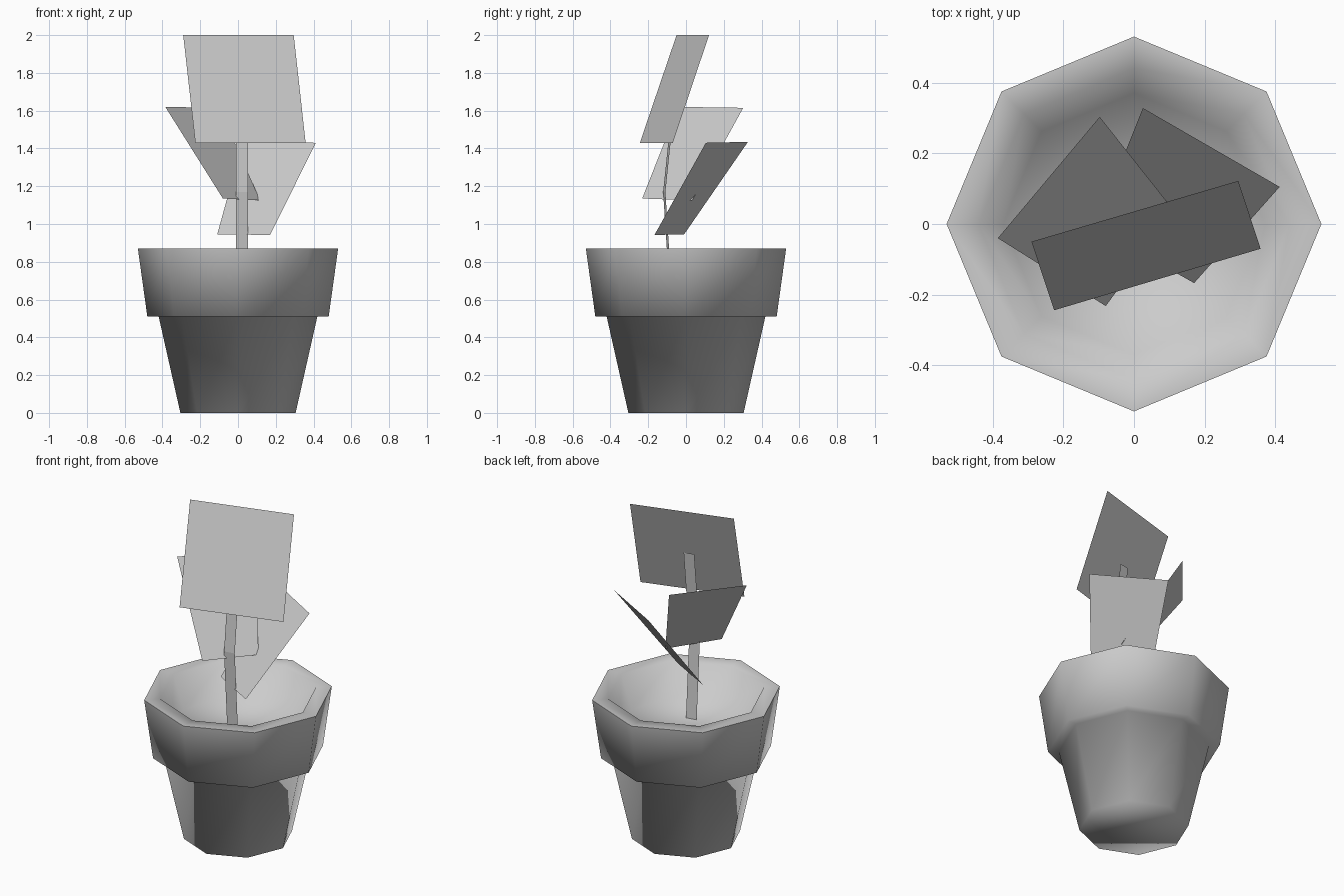
import bpy, bmesh, math

if "Cube" in bpy.data.objects:
    bpy.data.objects.remove(bpy.data.objects["Cube"])

def make_object(name, verts, faces, smooth=False):
    mesh = bpy.data.meshes.new(name)
    mesh.from_pydata(verts, [], faces)
    bm = bmesh.new()
    bm.from_mesh(mesh)
    bmesh.ops.recalc_face_normals(bm, faces=bm.faces)
    for f in bm.faces:
        f.smooth = smooth
    bm.to_mesh(mesh)
    bm.free()
    obj = bpy.data.objects.new(name, mesh)
    bpy.context.collection.objects.link(obj)
    return obj

# Pot: eight-sided lathe, outer wall, stepped rim, inner wall and soil floor
SIDES = 8
profile = [(0.305, 0), (0.42, 0.51), (0.48, 0.51), (0.53, 0.87), (0.44, 0.87), (0.37, 0.675)]
verts = [(r * math.cos(2 * math.pi * i / SIDES), r * math.sin(2 * math.pi * i / SIDES), z)
         for r, z in profile for i in range(SIDES)]
faces = [(k * SIDES + i, k * SIDES + (i + 1) % SIDES,
          (k + 1) * SIDES + (i + 1) % SIDES, (k + 1) * SIDES + i)
         for k in range(len(profile) - 1) for i in range(SIDES)]
faces.append(tuple(range(SIDES)))                                   # underside
faces.append(tuple(range((len(profile) - 1) * SIDES, len(profile) * SIDES)))  # soil
pot = make_object("flower_pot", verts, faces, smooth=True)
bpy.context.view_layer.objects.active = pot
pot.select_set(True)
bpy.ops.object.shade_smooth_by_angle(angle=math.radians(85))

# Stem: flat bent ribbon
path = [(-0.083, 0.675), (-0.115, 1.17), (-0.06, 1.70)]
stem_verts = [(0.022 + s * 0.032, y + s * 0.006, z) for y, z in path for s in (-1, 1)]
make_object("stem", stem_verts, [(0, 1, 3, 2), (2, 3, 5, 4)])

# Leaves: single flat cards tilted outward
leaves = {
    "top_leaf": [(-0.29, -0.05, 2.0), (0.295, 0.122, 2.0), (0.358, -0.07, 1.43), (-0.226, -0.244, 1.43)],
    "left_leaf": [(-0.385, -0.04, 1.62), (-0.097, 0.303, 1.615), (0.117, 0.033, 1.125), (-0.08, -0.232, 1.135)],
    "right_leaf": [(0.025, 0.328, 1.435), (0.412, 0.105, 1.43), (0.17, -0.167, 0.942), (-0.11, -0.01, 0.945)],
}
for name, corners in leaves.items():
    make_object(name, corners, [(0, 1, 2, 3)])
